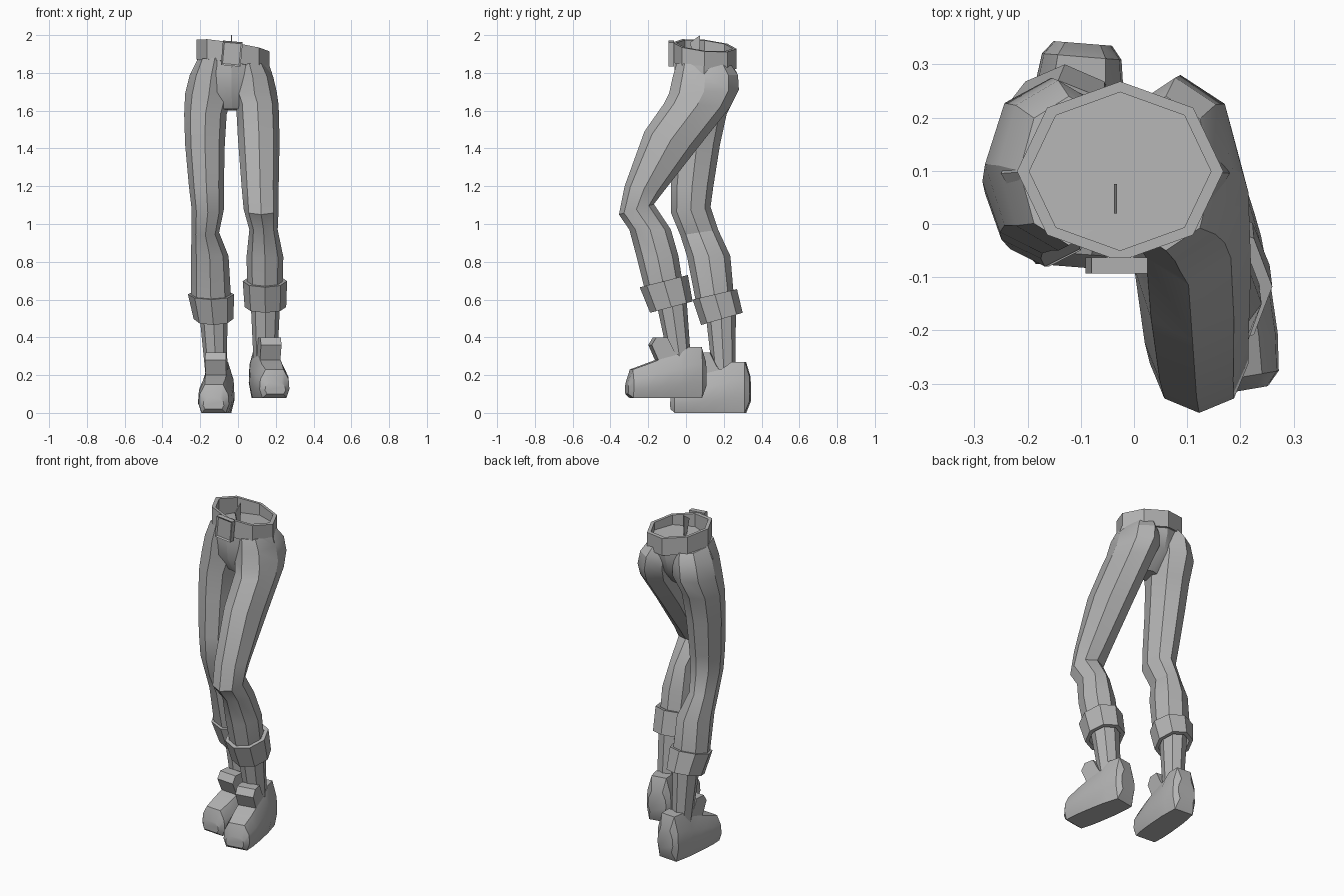
import bpy, bmesh, math
from mathutils import Matrix, Vector

cube = bpy.data.objects.get("Cube")
if cube:
    bpy.data.objects.remove(cube, do_unlink=True)

grey = bpy.data.materials.new("plain grey")
grey.use_nodes = True
grey.diffuse_color = (0.45, 0.45, 0.45, 1)
grey.node_tree.nodes["Principled BSDF"].inputs["Base Color"].default_value = grey.diffuse_color


def finish(name, bm, matrix=Matrix()):
    bmesh.ops.transform(bm, matrix=matrix, verts=bm.verts)
    bmesh.ops.recalc_face_normals(bm, faces=bm.faces)
    mesh = bpy.data.meshes.new(name)
    bm.to_mesh(mesh)
    bm.free()
    obj = bpy.data.objects.new(name, mesh)
    mesh.materials.append(grey)
    bpy.context.collection.objects.link(obj)
    bpy.ops.object.select_all(action='DESELECT')
    obj.select_set(True)
    bpy.context.view_layer.objects.active = obj
    bpy.ops.object.shade_smooth_by_angle(angle=math.radians(28))
    return obj


def skin(name, rings, matrix=Matrix(), closed=False):
    """Bridge rings of points; cap the ends unless the rings close on themselves."""
    bm = bmesh.new()
    loops = [[bm.verts.new(p) for p in ring] for ring in rings]
    n = len(loops[0])
    pairs = list(zip(loops, loops[1:])) + ([(loops[-1], loops[0])] if closed else [])
    for a, b in pairs:
        for i in range(n):
            j = (i + 1) % n
            bm.faces.new((a[i], a[j], b[j], b[i]))
    if not closed:
        bm.faces.new(loops[0])
        bm.faces.new(loops[-1])
    return finish(name, bm, matrix)


def section(x0, x1, yf, zf, yb, zb, sides=8, scale=1.0):
    """Ring spanning x0..x1 sideways and a front point to a back point."""
    c = Vector(((x0 + x1) / 2, (yf + yb) / 2, (zf + zb) / 2))
    u = Vector(((x1 - x0) / 2, 0, 0)) * scale
    v = Vector((0, yb - yf, zb - zf)) / 2 * scale
    turns = [math.tau * i / sides for i in range(sides)]
    return [c + u * math.cos(t) + v * math.sin(t) for t in turns]


def prism(name, outline, half, matrix=Matrix()):
    """Side outline of (y, z) points given thickness along x."""
    return skin(name, [[(x, y, z) for y, z in outline] for x in (-half, half)], matrix)


def tube(name, upper, lower, inner):
    """Hollow band between two sections."""
    skin(name, [section(*upper), section(*lower), section(*lower, scale=inner),
                section(*upper, scale=inner)], closed=True)


# Hips
skin("hips", [section(*s) for s in (
    (-.215, .155, -.06, 1.88, .255, 1.86), (-.25, .18, -.06, 1.8, .25, 1.8),
    (-.23, .16, -.05, 1.7, .22, 1.7), (-.12, .06, 0, 1.61, .13, 1.6))])

# Trouser legs: x range, front point, back point
skin("left_trouser_leg", [section(*s) for s in (
    (-.03, .15, -.05, 1.85, .24, 1.84), (-.03, .185, -.07, 1.78, .275, 1.79),
    (-.03, .205, -.09, 1.69, .28, 1.71), (-.01, .215, -.115, 1.64, .235, 1.62),
    (0, .22, -.22, 1.49, .06, 1.4), (.02, .215, -.325, 1.2, -.12, 1.17),
    (.03, .215, -.355, 1.05, -.17, 1.105), (.06, .21, -.3, .97, -.08, .97),
    (.045, .24, -.26, .82, -.04, .83), (.05, .235, -.21, .62, -.015, .67))])
skin("right_trouser_leg", [section(*s) for s in (
    (-.215, -.03, -.04, 1.88, .24, 1.85), (-.255, -.03, -.05, 1.78, .27, 1.8),
    (-.28, -.03, -.05, 1.68, .275, 1.7), (-.285, -.06, -.055, 1.58, .215, 1.58),
    (-.28, -.07, -.065, 1.42, .18, 1.42), (-.26, -.075, -.08, 1.2, .145, 1.2),
    (-.245, -.075, -.08, 1.06, .13, 1.09), (-.245, -.1, -.03, .94, .17, .97),
    (-.25, -.05, .005, .83, .235, .83), (-.25, -.035, .06, .55, .255, .6))])

# Rolled cuffs
tube("left_cuff", (.025, .26, -.245, .665, .01, .73), (.035, .255, -.19, .53, .035, .59), .8)
tube("right_cuff", (-.265, -.02, .035, .6, .27, .655), (-.235, -.025, .08, .465, .3, .53), .8)

# Ankles
skin("left_ankle", [section(.065, .225, -.165, .62, 0, .65), section(.085, .205, -.075, .2, .03, .22)])
skin("right_ankle", [section(-.21, -.055, .1, .56, .265, .6), section(-.165, -.06, .15, .12, .26, .14)])

# Shoes: position along length, half width, bottom, top
SHOE = ((-.21, .055, .02, .08), (-.185, .08, 0, .15), (-.115, .09, 0, .175),
        (-.035, .092, 0, .205), (.07, .09, 0, .235), (.115, .085, 0, .27),
        (.185, .075, .0, .27), (.21, .055, .06, .19))
CROSS = ((-.8, 0), (.8, 0), (1, .3), (.95, .65), (.6, 1), (-.6, 1), (-.95, .65), (-1, .3))
TONGUE = ((-.04, .18), (-.085, .28), (-.06, .32), (0, .32), (.035, .25), (.07, .2))
for side, spot, yaw in (("left", (.162, -.107, .08), .17), ("right", (-.113, .13, 0), -.08)):
    place = Matrix.Translation(spot) @ Matrix.Rotation(yaw, 4, 'Z')
    skin(side + "_shoe", [[(u * w, y, lo + v * (hi - lo)) for u, v in CROSS]
                          for y, w, lo, hi in SHOE], place)
    prism(side + "_shoe_tongue", TONGUE, .055, place)


# Belt, dipping towards the left hip
def belt_ring(scale, drop):
    ring = section(-.22, .168, -.07, 0, .268, 0, scale=scale)
    return [(p.x, p.y, 1.945 - .16 * (p.x + .03) - .1 * (p.y - .1) - drop) for p in ring]


skin("belt", [belt_ring(1, 0), belt_ring(1, .105), belt_ring(.88, .105), belt_ring(.88, 0)], closed=True)

# Buckle with a raised frame face
buckle = bmesh.new()
bmesh.ops.create_cube(buckle, size=1, matrix=Matrix.Diagonal((.105, .03, .13, 1)))
front = [f for f in buckle.faces if f.normal.y < -.9]
bmesh.ops.inset_region(buckle, faces=front, thickness=.012, depth=-.006)
finish("buckle", buckle, Matrix.Translation((-.033, -.078, 1.902)) @ Matrix.Rotation(.09, 4, 'Y'))

# Small upright tab inside the waist
prism("waist_tab", ((.02, 1.96), (.075, 2.0), (.07, 1.86), (.05, 1.86)), .003,
      Matrix.Translation((-.035, 0, 0)))
